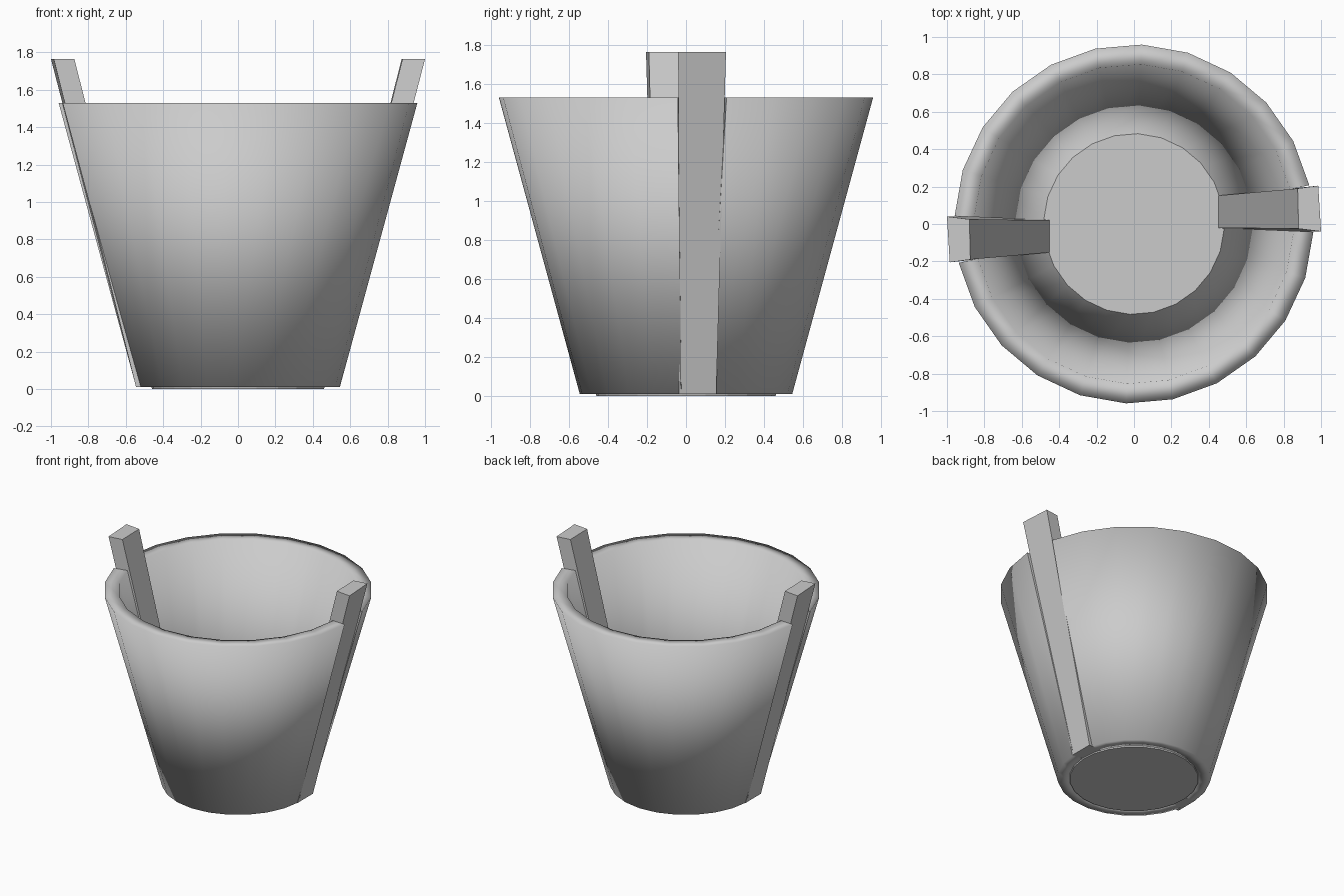
import bpy, bmesh
from math import radians, sin, cos

if "Cube" in bpy.data.objects:
    bpy.data.objects.remove(bpy.data.objects["Cube"], do_unlink=True)

GREY = (0.6, 0.6, 0.6, 1)
mat = bpy.data.materials.new("plain_grey")
mat.use_nodes = True
mat.diffuse_color = GREY
mat.node_tree.nodes["Principled BSDF"].inputs["Base Color"].default_value = GREY


def finish(name, bm, smooth):
    bmesh.ops.recalc_face_normals(bm, faces=bm.faces)
    for f in bm.faces:
        f.smooth = smooth
    mesh = bpy.data.meshes.new(name)
    bm.to_mesh(mesh)
    bm.free()
    mesh.materials.append(mat)
    obj = bpy.data.objects.new(name, mesh)
    bpy.context.collection.objects.link(obj)
    return obj


def loft(name, sections, smooth):
    """Join closed sections of equal point count and cap both ends."""
    bm = bmesh.new()
    rings = [[bm.verts.new(p) for p in s] for s in sections]
    n = len(rings[0])
    for a, b in zip(rings, rings[1:]):
        for i in range(n):
            j = (i + 1) % n
            bm.faces.new((a[i], a[j], b[j], b[i]))
    caps = [bm.faces.new(rings[0]), bm.faces.new(rings[-1])]
    obj_edges = [e for f in caps for e in f.edges]
    for e in obj_edges:
        e.smooth = False
    return finish(name, bm, smooth)


# Wall halves: radius and height profile swept through eleven staves
BASE, RIM = 0.01, 1.53
PROFILE = [(0.545, BASE), (0.96, RIM), (0.855, RIM), (0.46, BASE)]
STAVES, STEP, START = 11, 15, 12.5

# Handle staves: slanted bars that rise above the rim
BOTTOM = [(0.545, -0.035), (0.545, 0.155), (0.43, 0.15), (0.43, -0.02)]
TOP = [(1.0, -0.04), (0.985, 0.205), (0.875, 0.19), (0.88, -0.025)]

for side, turn in (("left", 0), ("right", 180)):
    s = 1 if turn == 0 else -1
    loft(side + "_handle_stave",
         [[(s * x, s * y, z) for x, y in pts]
          for pts, z in ((BOTTOM, BASE), (TOP, 1.765))], False)

    half = "back" if turn == 0 else "front"
    sections = []
    for i in range(STAVES + 1):
        a = radians(START + turn + i * STEP)
        sections.append([(r * cos(a), r * sin(a), z) for r, z in PROFILE])
    loft(half + "_wall", sections, True)

# Floor plug
disc = []
for r, z in ((0.46, 0), (0.485, 0.1)):
    disc.append([(r * cos(a), r * sin(a), z)
                 for a in (radians(START + k * STEP) for k in range(24))])
loft("floor", disc, False)
